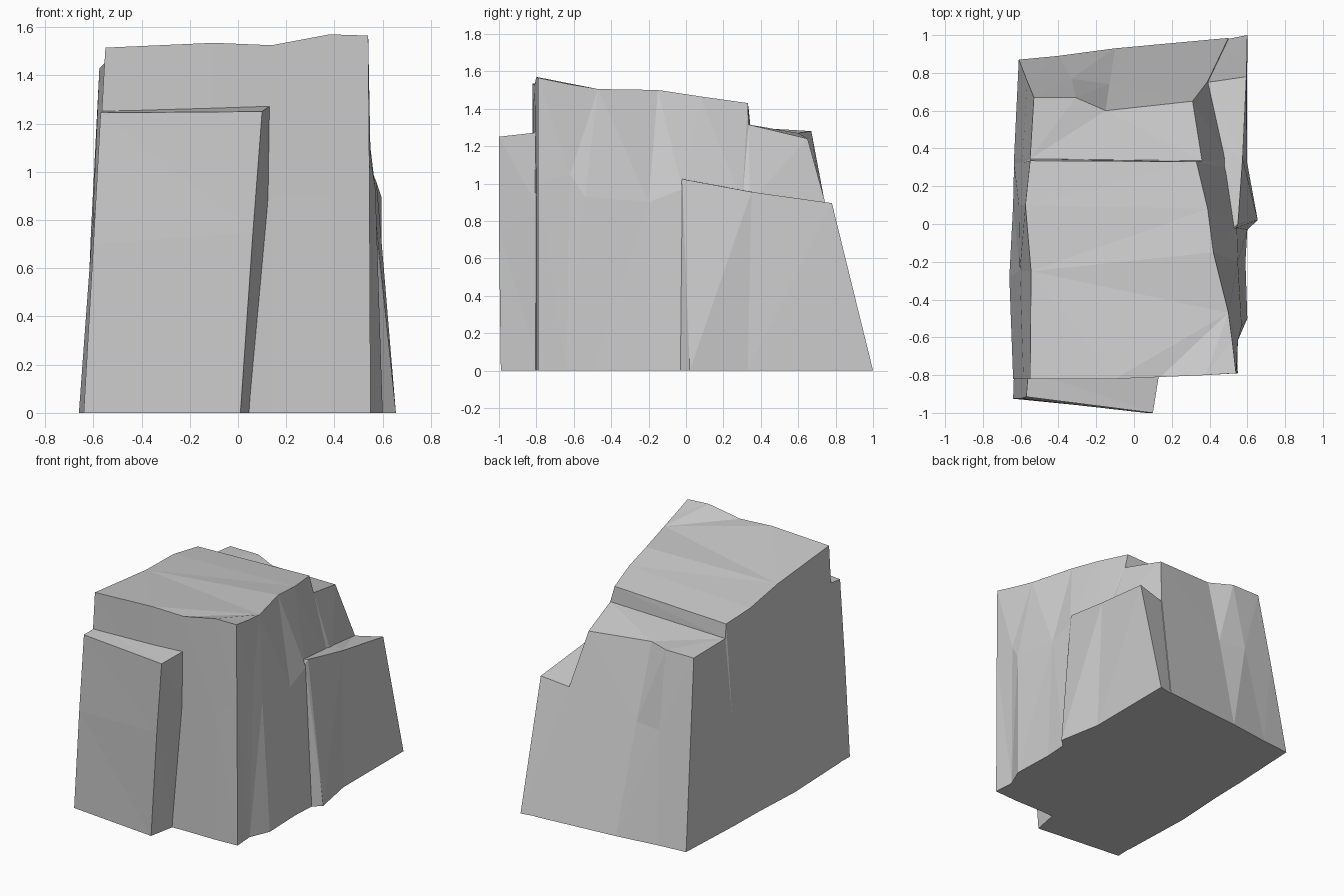
import bpy, bmesh


def loft(name, rings, caps=None):
    """Skin stacked rings of points (counter-clockwise); caps = top faces by index."""
    bm = bmesh.new()
    vs = [[bm.verts.new(p) for p in ring] for ring in rings]
    n = len(rings[0])
    for lo, hi in zip(vs, vs[1:]):
        for i in range(n):
            j = (i + 1) % n
            bm.faces.new((lo[i], lo[j], hi[j], hi[i]))
    bm.faces.new(vs[0][::-1])
    for cap in caps or [range(n)]:
        bm.faces.new([vs[-1][i] for i in cap])
    bmesh.ops.triangulate(bm, faces=bm.faces[:])
    bmesh.ops.recalc_face_normals(bm, faces=bm.faces[:])
    me = bpy.data.meshes.new(name)
    bm.to_mesh(me)
    bm.free()
    ob = bpy.data.objects.new(name, me)
    bpy.context.collection.objects.link(ob)
    return ob


def flat(points):
    return [(x, y, 0) for x, y in points]


# Main rock: tapered block with a stepped shoulder at the back
base = flat([(-.64, -.82), (-.1, -.81), (.14, -.8), (.38, -.8), (.55, -.79),
             (.54, -.64), (.6, -.5), (.59, -.2), (.6, -.03), (.58, .3),
             (.58, .35), (.5, .985), (-.1, .93), (-.4, .89), (-.61, .87),
             (-.635, .35), (-.635, .32), (-.64, .1), (-.66, -.28)])
middle = [(-.585, -.82, .9), (-.1, -.815, .9), (.14, -.805, .9), (.38, -.8, .9),
          (.545, -.79, 1), (.55, -.62, 1.05), (.57, -.54, .93), (.55, -.2, .9),
          (.545, -.02, .97), (.5, .3, .9), (.5, .34, .9), (.39, .755, .86),
          (-.13, .74, .75), (-.33, .77, .75), (-.565, .755, .75),
          (-.59, .345, .75), (-.59, .325, .75), (-.61, .1, .75), (-.605, -.25, .75)]
top = [(-.55, -.82, 1.515), (-.1, -.82, 1.535), (.14, -.81, 1.525), (.38, -.8, 1.57),
       (.54, -.79, 1.565), (.52, -.62, 1.53), (.5, -.47, 1.505), (.42, -.15, 1.5),
       (.39, .08, 1.465), (.33, .33, 1.43), (.36, .335, 1.315), (.31, .65, 1.24),
       (-.15, .6, 1.27), (-.31, .67, 1.28), (-.53, .67, 1.28),
       (-.55, .345, 1.3), (-.55, .335, 1.4), (-.575, .1, 1.43), (-.545, -.25, 1.46)]
rock = loft("rock", [base, middle, top],
            [(0, 1, 2, 3, 4, 5, 6, 18), (18, 6, 7), (17, 18, 7, 8), (16, 17, 8, 9),
             (15, 16, 9, 10), (10, 11, 12, 13, 14, 15)])

# Slab leaning on the front
slab = loft("front_slab", [
    flat([(-.64, -.925), (.01, -.99), (.05, -.78), (-.635, -.78)]),
    [(-.6, -.925, .7), (.062, -1, .75), (.128, -.78, .85), (-.593, -.78, .7)],
    [(-.57, -.915, 1.245), (.1, -1, 1.25), (.135, -.78, 1.275), (-.56, -.78, 1.255)]])

# Lower ledge on the right, towards the back
ledge = loft("side_ledge", [
    flat([(.5, -.03), (.6, -.03), (.655, .02), (.598, .33), (.6, 1), (.45, .97), (.3, .5)]),
    [(.5, -.05, 1.03), (.543, -.02, 1.0), (.55, 0, 1.02), (.575, .35, .955),
     (.595, .78, .895), (.39, .75, .86), (.3, .5, .93)]])

# Fuse the parts into one solid
for part in (slab, ledge):
    mod = rock.modifiers.new("union_" + part.name, 'BOOLEAN')
    mod.operation = 'UNION'
    mod.solver = 'EXACT'
    mod.object = part
deps = bpy.context.evaluated_depsgraph_get()
fused = bpy.data.meshes.new_from_object(rock.evaluated_get(deps))
rock.modifiers.clear()
rock.data = fused
for part in (slab, ledge):
    bpy.data.objects.remove(part)
